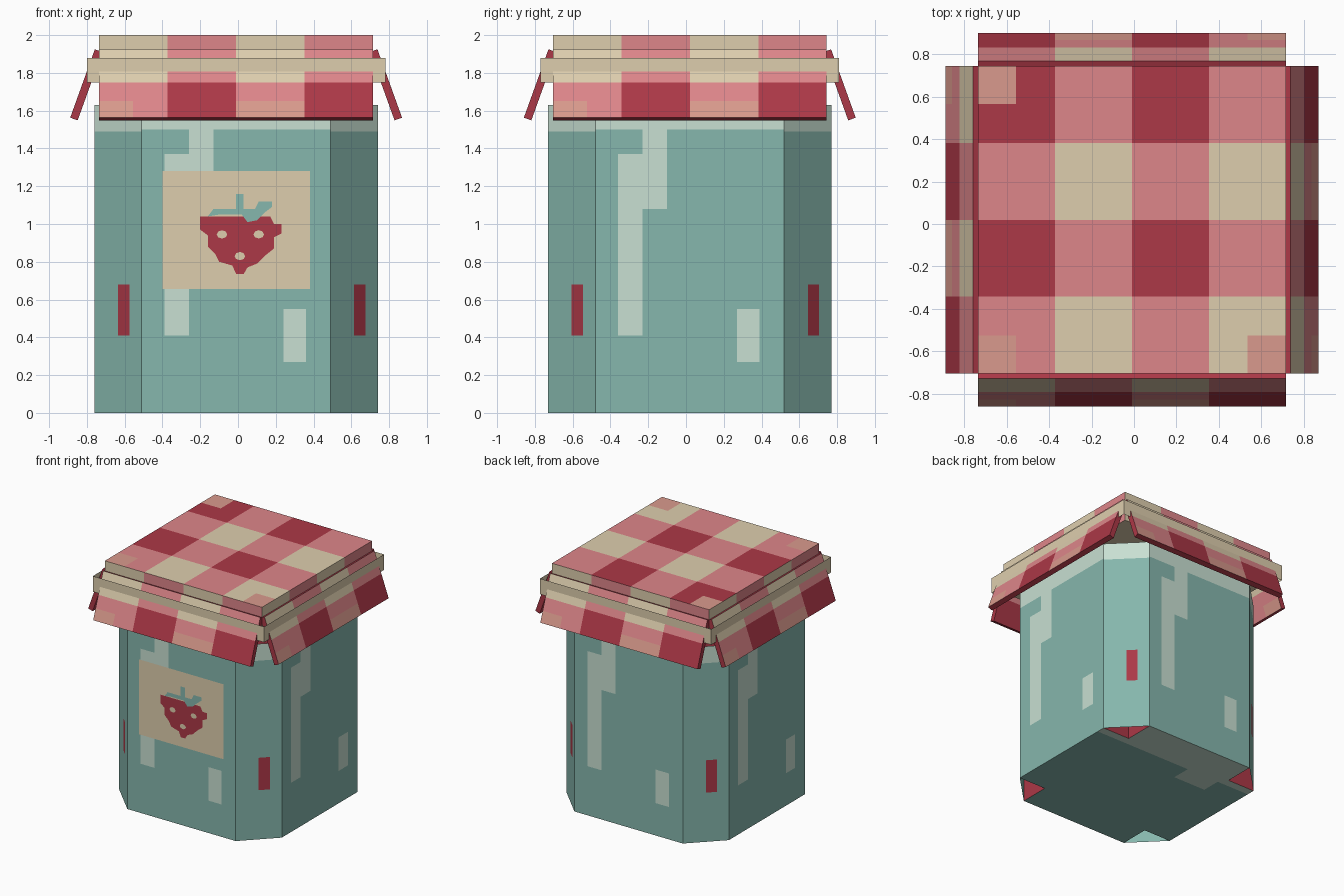
import bpy, bmesh, math
from mathutils import Vector, Matrix

if "Cube" in bpy.data.objects:
    bpy.data.objects.remove(bpy.data.objects["Cube"])

def lin(c):
    c /= 255
    return c / 12.92 if c <= 0.04045 else ((c + 0.055) / 1.055) ** 2.4

TEAL, PALE, TAN, PINK, SALMON, RED = range(6)
MATS = []
for name, rgb in [("jar_teal", (134, 183, 173)), ("shine_pale", (200, 224, 210)),
                  ("linen_tan", (222, 206, 174)), ("gingham_pink", (222, 134, 138)),
                  ("faded_salmon", (218, 154, 141)), ("berry_red", (172, 56, 71))]:
    m = bpy.data.materials.new(name)
    m.diffuse_color = (*[lin(c) for c in rgb], 1)
    m.use_nodes = True
    m.node_tree.nodes["Principled BSDF"].inputs["Base Color"].default_value = m.diffuse_color
    MATS.append(m)

CENTRE = Matrix.Translation((-0.01, 0.02, 0))
TURNS = [CENTRE @ Matrix.Rotation(math.radians(90 * k), 4, 'Z') for k in range(4)]

def panel(bm, mat, o, u, v, us, vs, rule):
    """Flat panel o + a*u + b*v cut along us and vs; rule(a, b) picks the colour or None."""
    o, u, v = Vector(o), Vector(u), Vector(v)
    grid = [[bm.verts.new(mat @ (o + u * a + v * b)) for a in us] for b in vs]
    for j in range(len(vs) - 1):
        for i in range(len(us) - 1):
            col = rule((us[i] + us[i + 1]) / 2, (vs[j] + vs[j + 1]) / 2)
            if col is not None:
                f = bm.faces.new((grid[j][i], grid[j][i + 1], grid[j + 1][i + 1], grid[j + 1][i]))
                f.material_index = col

def finish(bm, name):
    bmesh.ops.delete(bm, geom=[v for v in bm.verts if not v.link_faces], context='VERTS')
    me = bpy.data.meshes.new(name)
    bm.to_mesh(me)
    bm.free()
    for m in MATS:
        me.materials.append(m)
    ob = bpy.data.objects.new(name, me)
    bpy.context.collection.objects.link(ob)
    return ob

X, Y, Z = (1, 0, 0), (0, 1, 0), (0, 0, 1)
R, C, H = 0.75, 0.50, 1.63      # jar half width, flat half width, height

# Glass wall colours: pale rim, two offset streaks and a small spot
def wall_rule(u, z):
    rim = z > 1.5
    streak = (-0.25 < u < -0.12 and z > 1.08) or (-0.38 < u < -0.25 and 0.41 < z < 1.37)
    spot = 0.25 < u < 0.37 and 0.27 < z < 0.55
    return PALE if rim or streak or spot else TEAL

# Corner colours: pale rim and a short red stripe
def corner_rule(u, z):
    if z > 1.49:
        return PALE
    return RED if 0.5 < u < 0.74 and 0.41 < z < 0.68 else TEAL

# Jar walls, corner panels and the hidden recess behind each corner
walls, corners, recess = bmesh.new(), bmesh.new(), bmesh.new()
for t in TURNS:
    panel(walls, t, (0, -R, 0), X, Z, [-C, -0.38, -0.25, -0.12, 0.25, 0.37, C],
          [0, 0.27, 0.41, 0.55, 1.08, 1.37, 1.5, H], wall_rule)
    panel(corners, t, (C, -R, 0), (R - C, R - C, 0), Z, [0, 0.5, 0.74, 1],
          [0, 0.41, 0.68, 1.49, H], corner_rule)
    panel(recess, t, (C, -R, 0), Y, Z, [0, R - C], [0, H], lambda u, z: RED)
    panel(recess, t, (C, -C, 0), X, Z, [0, R - C], [0, H], lambda u, z: RED)
finish(walls, "jar_walls")
finish(corners, "jar_corners")
finish(recess, "corner_recess")

# Cross-shaped floor with a pale streak, and matching top
def floor_rule(u, v):
    if abs(u) > C and abs(v) > C:
        return None
    return PALE if v < -0.43 or (-0.45 < u < -0.15 and v < -0.27) else TEAL

bm = bmesh.new()
panel(bm, CENTRE, (0, 0, 0), X, (0, -1, 0), [-R, -C, -0.45, -0.15, C, R],
      [-R, -C, -0.43, -0.27, C, R], floor_rule)
finish(bm, "jar_floor")
bm = bmesh.new()
panel(bm, CENTRE, (0, 0, H), X, Y, [-R, -C, C, R], [-R, -C, C, R],
      lambda u, v: None if abs(u) > C and abs(v) > C else PALE)
finish(bm, "jar_top")

# Gingham lid: checked top, checked sides, plain underside
L = 0.725
CHECK = [-L, -L / 2, 0, L / 2, L]
FINE = [-L, -0.545, -L / 2, 0, L / 2, 0.545, L]

def col_no(u):
    return min(3, int((u + L) / (L / 2)))

def top_rule(u, v):
    if abs(u) > 0.545 and abs(v) > 0.545 and not (u > 0 and v > 0):
        return SALMON
    i, j = col_no(u), col_no(v)
    return ((PINK, TAN), (RED, PINK))[j % 2][i % 2]

bm = bmesh.new()
panel(bm, CENTRE, (0, 0, 2), X, Y, FINE, FINE, top_rule)
panel(bm, CENTRE, (0, 0, 1.75), X, (0, -1, 0), [-L, L], [-L, L], lambda u, v: TAN)
for t in TURNS:
    panel(bm, t, (0, -L, 0), X, Z, CHECK, [1.75, 2], lambda u, z: (TAN, PINK)[col_no(u) % 2])
finish(bm, "cloth_lid")

# Flared cloth flaps on the four sides
def flap_rule(u, d):
    i = col_no(u)
    if d < 0.175:
        return (TAN, PINK)[i % 2]
    if d > 0.275 and (i == 2 or u < -0.545):
        return SALMON
    return (PINK, RED)[i % 2]

for side, t in zip(("front", "right", "back", "left"), TURNS):
    bm = bmesh.new()
    # measured by drop below the hinge; runs right to left so it faces outward
    panel(bm, t, (0, -0.748, 1.925), X, (0, -0.36, -1), FINE, [0.362, 0.275, 0.175, 0], flap_rule)
    flap = finish(bm, side + "_cloth_flap")
    mod = flap.modifiers.new("thickness", 'SOLIDIFY')
    mod.thickness = 0.042
    mod.offset = -1
    mod.material_offset_rim = 5

# Open ribbon band around the lid
bm = bmesh.new()
B = 0.79
for t in TURNS:
    panel(bm, t, (0, -B, 0), X, Z, [-B, B], [1.75, 1.88], lambda u, z: TAN)
finish(bm, "ribbon_band")

# Paper label with a painted berry
def plate(name, y, pts, col):
    bm = bmesh.new()
    f = bm.faces.new([bm.verts.new((x, y, z)) for x, z in pts])
    f.material_index = col
    f.normal_update()
    if f.normal.y > 0:
        f.normal_flip()
    bmesh.ops.triangulate(bm, faces=[f])
    finish(bm, name)

plate("label", -0.735, [(-0.40, 0.655), (0.38, 0.655), (0.38, 1.28), (-0.40, 1.28)], TAN)
plate("berry", -0.738, [(-0.20, 1.04), (-0.20, 0.97), (-0.16, 0.94), (-0.16, 0.88), (-0.12, 0.84),
      (-0.10, 0.80), (-0.03, 0.78), (-0.01, 0.735), (0.03, 0.735), (0.05, 0.77), (0.10, 0.79),
      (0.14, 0.83), (0.19, 0.87), (0.19, 0.93), (0.23, 0.95), (0.23, 1.00), (0.19, 1.00),
      (0.17, 1.04)], RED)
plate("berry_leaf", -0.741, [(-0.16, 1.04), (-0.13, 1.08), (-0.01, 1.08), (-0.01, 1.16), (0.03, 1.16),
      (0.03, 1.08), (0.09, 1.08), (0.11, 1.12), (0.18, 1.12), (0.18, 1.09), (0.14, 1.06),
      (0.10, 1.02), (0.05, 1.01), (0.02, 1.05), (-0.10, 1.05)], TEAL)
for k, (x, z) in enumerate([(-0.085, 0.945), (0.11, 0.945), (0.01, 0.83)]):
    plate(f"berry_seed_{k + 1}", -0.741,
          [(x + 0.028 * math.cos(a * math.pi / 4), z + 0.022 * math.sin(a * math.pi / 4))
           for a in range(8)], TAN)
